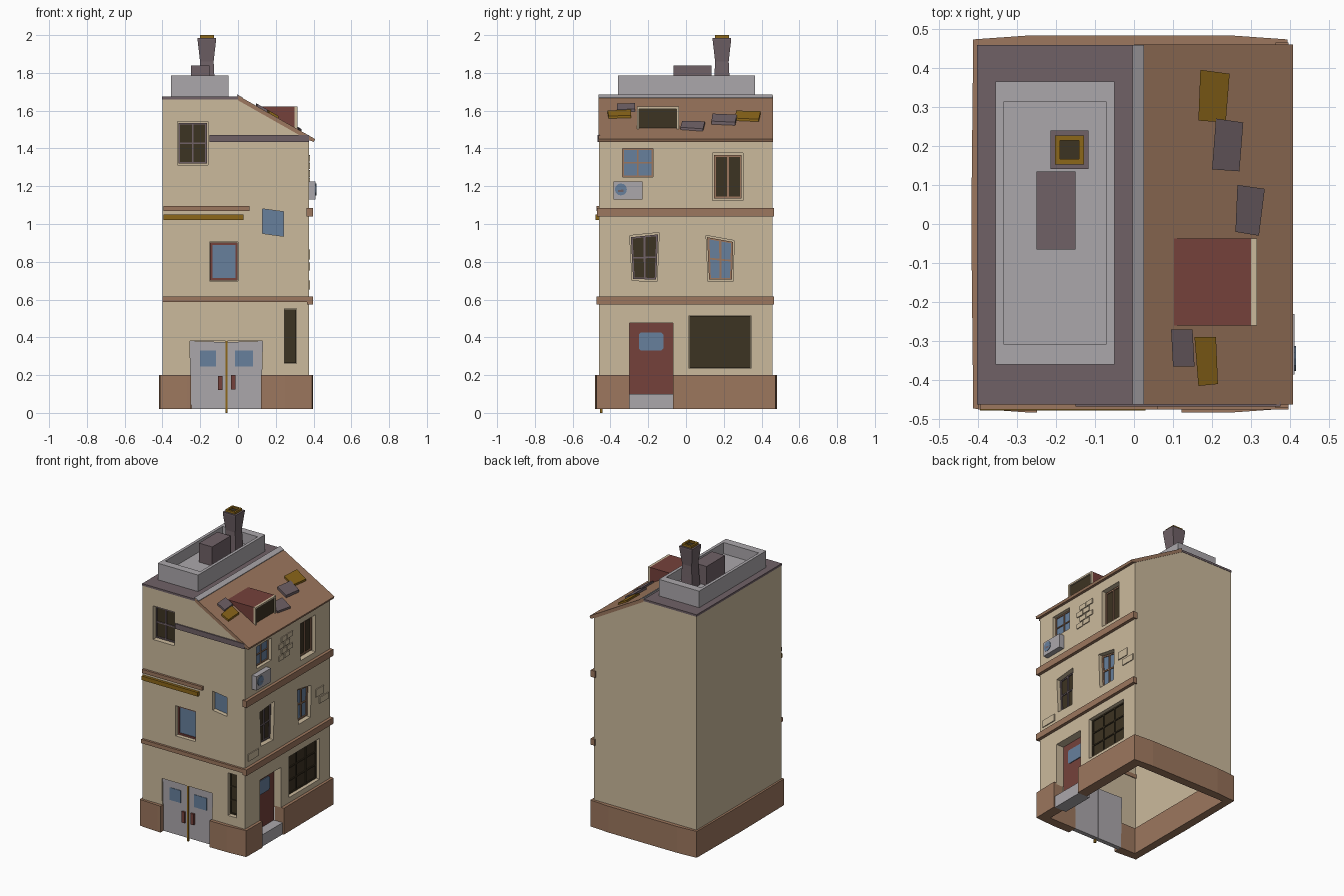
import bpy, bmesh
from mathutils import Vector

if "Cube" in bpy.data.objects:
    bpy.data.objects.remove(bpy.data.objects["Cube"])

COLORS = {"cream": (.60, .49, .335), "brown": (.335, .185, .112), "red": (.178, .053, .043),
          "slate": (.16, .12, .134), "grey": (.41, .39, .41), "blue": (.135, .215, .335),
          "dark": (.046, .033, .016), "gold": (.262, .135, .01)}
NAMES = list(COLORS)
MATS = []
for n, c in COLORS.items():
    m = bpy.data.materials.new(n)
    m.diffuse_color = (*c, 1)
    m.use_nodes = True
    m.node_tree.nodes["Principled BSDF"].inputs["Base Color"].default_value = m.diffuse_color
    MATS.append(m)

# Mappings from a flat drawing (u, v) plus depth d to space
FRONT = lambda u, v, d: (u, -.46 - d, v)
RIGHT = lambda u, v, d: (.375 + d, u, v)
PLAN = lambda u, v, d: (u, v, d)
SIDE = lambda u, v, d: (u, d, v)
ROOF = lambda u, v, d: (u, v, 1.68 - .568 * u + d)


def solid(name, pieces, to3d):
    """One object made of prisms: (polygon, depth0, depth1, colour)."""
    bm = bmesh.new()
    for poly, d0, d1, col in pieces:
        a = [bm.verts.new(to3d(u, v, d0)) for u, v in poly]
        b = [bm.verts.new(to3d(u, v, d1)) for u, v in poly]
        k = len(poly)
        fs = [bm.faces.new(a), bm.faces.new(b)]
        fs += [bm.faces.new((a[i], a[(i + 1) % k], b[(i + 1) % k], b[i])) for i in range(k)]
        for f in fs:
            f.material_index = NAMES.index(col)
    bmesh.ops.recalc_face_normals(bm, faces=bm.faces)
    me = bpy.data.meshes.new(name)
    bm.to_mesh(me)
    bm.free()
    for m in MATS:
        me.materials.append(m)
    ob = bpy.data.objects.new(name, me)
    bpy.context.collection.objects.link(ob)
    return ob


def rect(u0, u1, v0, v1):
    return [(u0, v0), (u1, v0), (u1, v1), (u0, v1)]


def rim(u0, u1, v0, v1, wu, wv):
    return [rect(u0, u1, v0, v0 + wv), rect(u0, u1, v1 - wv, v1),
            rect(u0, u0 + wu, v0 + wv, v1 - wv), rect(u1 - wu, u1, v0 + wv, v1 - wv)]


def grow(q, f):
    c = sum((Vector(p) for p in q), Vector((0, 0))) / len(q)
    return [tuple(c + (Vector(p) - c) * f) for p in q]


cuts = {FRONT: [], RIGHT: []}


def window(name, face, q, glass, bar, nu, nv, w=.014, margin=1.07):
    """Recessed window with glass, surround and glazing bars in any quad."""
    bl, br, tr, tl = [Vector(p) for p in q]
    P = lambda s, t: tuple(bl.lerp(br, s).lerp(tl.lerp(tr, s), t))
    strip = lambda s0, s1, t0, t1: [P(s0, t0), P(s1, t0), P(s1, t1), P(s0, t1)]
    ws, wt = w / (br - bl).length, w / (tl - bl).length
    pieces = [(q, -.038, -.028, glass)]
    if bar:
        for i in range(nu + 1):
            s = i / nu * (1 - ws)
            pieces.append((strip(s, s + ws, 0, 1), -.038, -.021, bar))
        for j in range(nv + 1):
            t = j / nv * (1 - wt)
            pieces.append((strip(0, 1, t, t + wt), -.038, -.022, bar))
    solid(name, pieces, face)
    cuts[face].append((grow(q, margin), -.036, .05, "cream"))


# Windows of the front
window("attic_window", FRONT, rect(-.315, -.165, 1.32, 1.535), "dark", "slate", 2, 2, .009)
window("middle_window", FRONT, rect(-.148, -.002, .702, .902), "blue", "red", 1, 1, .012, 1.03)
window("crooked_window", FRONT, [(.13, .95), (.24, .935), (.24, 1.065), (.13, 1.08)], "blue", None, 1, 1, margin=1.0)
window("narrow_window", FRONT, rect(.247, .308, .265, .548), "dark", "dark", 1, 3, .008, 1.03)
# Windows of the right side
window("shop_window", RIGHT, rect(.018, .342, .238, .512), "dark", "dark", 3, 3, .008, 1.02)
window("dark_window", RIGHT, [(-.28, .71), (-.158, .705), (-.148, .945), (-.292, .93)], "dark", "slate", 2, 2, .008, 1.08)
window("blue_window", RIGHT, [(.122, .705), (.243, .705), (.25, .905), (.112, .93)], "blue", "brown", 2, 2, .01, 1.08)
window("small_blue_window", RIGHT, rect(-.335, -.175, 1.25, 1.4), "blue", "brown", 2, 2, .007, 1.0)
window("tall_window", RIGHT, rect(.148, .295, 1.135, 1.365), "dark", "brown", 2, 1, .01, 1.1)

# Entrances
cuts[FRONT].append(([(-.248, .1), (.122, .1), (.13, .38), (-.255, .38)], -.02, .05, "cream"))
cuts[RIGHT].append((rect(-.3, -.07, .1, .475), -.06, .05, "cream"))

# House body with the recesses cut in, open below
body = solid("house_walls", [([(-.4, .19), (.375, .19), (.375, 1.46), (0, 1.668), (-.4, 1.668)],
                              -.46, .457, "cream")], SIDE)
for face, pieces in cuts.items():
    cutter = solid("recess_cutter", pieces, face)
    cutter.hide_render = True
    mod = body.modifiers.new("recess", "BOOLEAN")
    mod.operation, mod.solver, mod.object = "DIFFERENCE", "EXACT", cutter
    bpy.context.view_layer.objects.active = body
    bpy.ops.object.modifier_apply(modifier=mod.name)
    bpy.data.objects.remove(cutter)
bm = bmesh.new()
bm.from_mesh(body.data)
low = [f for f in bm.faces if f.normal.z < -.9 and f.calc_center_median().z < .195]
bmesh.ops.delete(bm, geom=low, context="FACES")
bm.to_mesh(body.data)
bm.free()

# Plinth, interrupted by both doors
solid("plinth", [
    ([(.122, -.483), (.25, -.483), (.393, -.473), (.396, -.3), (.325, -.3), (.325, -.42), (.122, -.42)],
     .02, .2, "brown"),
    ([(.396, -.07), (.393, .473), (.25, .483), (-.27, .483), (-.412, .473), (-.417, 0), (-.412, -.473),
      (-.27, -.483), (-.248, -.483), (-.248, -.42), (-.36, -.42), (-.36, .425), (.325, .425), (.325, -.07)],
     .02, .2, "brown")], PLAN)

# Double front doors with panes, handles and centre post
solid("double_doors", [
    ([(-.247, .02), (-.064, .02), (-.064, .375), (-.255, .38)], -.04, -.01, "grey"),
    ([(-.06, .02), (.121, .02), (.13, .38), (-.06, .375)], -.04, -.01, "grey"),
    (rect(-.2, -.117, .245, .33), -.012, -.007, "blue"),
    (rect(-.015, .08, .245, .33), -.012, -.007, "blue"),
    (rect(-.105, -.081, .12, .195), -.012, .003, "red"),
    (rect(-.037, -.012, .125, .2), -.012, .003, "red"),
    (rect(-.067, -.056, 0, .38), -.018, -.004, "gold")], FRONT)

# Side door and step
solid("side_door", [
    (rect(-.3, -.07, .1, .475), -.075, -.055, "red"),
    ([(-.24, .33), (-.13, .33), (-.12, .34), (-.12, .415), (-.13, .425), (-.24, .425), (-.25, .415), (-.25, .34)],
     -.056, -.05, "blue")], RIGHT)
solid("door_step", [(rect(-.3, -.07, .02, .1), -.075, .012, "grey")], RIGHT)

# Bands and ledges
solid("front_bands", [
    (rect(-.4, .375, .588, .615), -.005, .015, "brown"),
    (rect(-.395, .06, 1.07, 1.095), -.005, .015, "brown"),
    (rect(-.395, .03, 1.022, 1.05), -.005, .018, "gold"),
    (rect(-.15, .375, 1.435, 1.47), -.005, .008, "slate")], FRONT)
solid("side_bands", [(rect(-.475, .465, .575, .617), -.01, .021, "brown"),
                     (rect(-.472, .465, 1.04, 1.085), -.012, .021, "brown")], RIGHT)

# Raised bricks on the right wall
bricks = [(.3, .385, .812, .865), (.34, .44, .755, .797), (-.43, -.317, .652, .7)]
for i, z in enumerate((1.21, 1.25, 1.29, 1.33)):
    o = -.1 + .03 * (i % 2)
    bricks += [(o, o + .055, z, z + .033), (o + .062, o + .12, z + .003, z + .035)]
solid("wall_bricks", [(rect(*b), -.005, .006, "cream") for b in bricks], RIGHT)

# Air conditioner
solid("air_conditioner", [(rect(-.385, -.23, 1.13, 1.225), -.005, .036, "grey"),
                          (grow(rect(-.36, -.33, 1.17, 1.2), 1), .035, .04, "slate")], RIGHT)
bpy.ops.mesh.primitive_cylinder_add(vertices=12, radius=.032, depth=.008,
                                    location=(.411, -.345, 1.183), rotation=(0, 1.5708, 0))
fan = bpy.context.object
fan.name = "fan_disc"
fan.data.materials.append(MATS[NAMES.index("blue")])

# Roof: tiled slope, flat part and ridge strip
solid("sloped_roof", [([(0, 1.68), (.408, 1.45), (.402, 1.435), (.37, 1.445), (0, 1.655)], -.463, .46, "brown")], SIDE)
solid("flat_roof", [(rect(-.402, 0, -.462, .459), 1.66, 1.674, "slate")], PLAN)
solid("ridge_strip", [(rect(-.004, .025, -.462, .459), -.012, .004, "grey")], ROOF)

# Loose roof tiles
solid("loose_tiles", [
    ([(.17, .395), (.245, .385), (.235, .26), (.165, .265)], 0, .014, "gold"),
    ([(.21, .27), (.28, .26), (.27, .135), (.2, .14)], 0, .018, "slate"),
    ([(.265, .1), (.335, .09), (.32, -.03), (.26, -.02)], 0, .014, "slate"),
    ([(.095, -.27), (.15, -.27), (.155, -.365), (.1, -.365)], 0, .014, "slate"),
    ([(.155, -.29), (.21, -.29), (.215, -.41), (.165, -.415)], 0, .014, "gold")], ROOF)

# Dormer
solid("dormer", [([(.1, 1.622), (.3, 1.622), (.3, 1.49), (.27, 1.5)], -.26, -.037, "red")], SIDE)
solid("dormer_window", [(rect(-.25, -.047, 1.505, 1.615), -.076, -.07, "dark")] +
      [(r, -.076, -.06, "cream") for r in rim(-.26, -.037, 1.49, 1.622, .012, .012)], RIGHT)

# Roof-top basin with vent
solid("roof_parapet", [(r, 1.67, 1.787, "grey") for r in rim(-.355, -.05, -.36, .365, .02, .052)] +
      [(rect(-.34, -.065, -.32, .32), 1.67, 1.71, "grey")], PLAN)
solid("roof_vent", [(rect(-.25, -.15, -.065, .135), 1.7, 1.84, "slate")], PLAN)

# Chimney: stacked square sections, then pot
CX, CY = -.165, .19
bm = bmesh.new()
prev = None
for z, h in ((1.7, .045), (1.78, .04), (1.86, .036), (1.975, .049), (1.985, .049)):
    ring = [bm.verts.new((CX + sx * h, CY + sy * h, z)) for sx, sy in ((-1, -1), (1, -1), (1, 1), (-1, 1))]
    if prev:
        for i in range(4):
            bm.faces.new((prev[i], prev[(i + 1) % 4], ring[(i + 1) % 4], ring[i]))
    prev = ring
bm.faces.new(prev)
me = bpy.data.meshes.new("chimney")
bm.to_mesh(me)
bm.free()
me.materials.append(MATS[NAMES.index("slate")])
bpy.context.collection.objects.link(bpy.data.objects.new("chimney", me))
solid("chimney_pot", [(r, 1.98, 2.0, "gold") for r in rim(CX - .037, CX + .037, CY - .037, CY + .037, .013, .013)] +
      [(rect(CX - .025, CX + .025, CY - .025, CY + .025), 1.98, 1.988, "dark")], PLAN)
